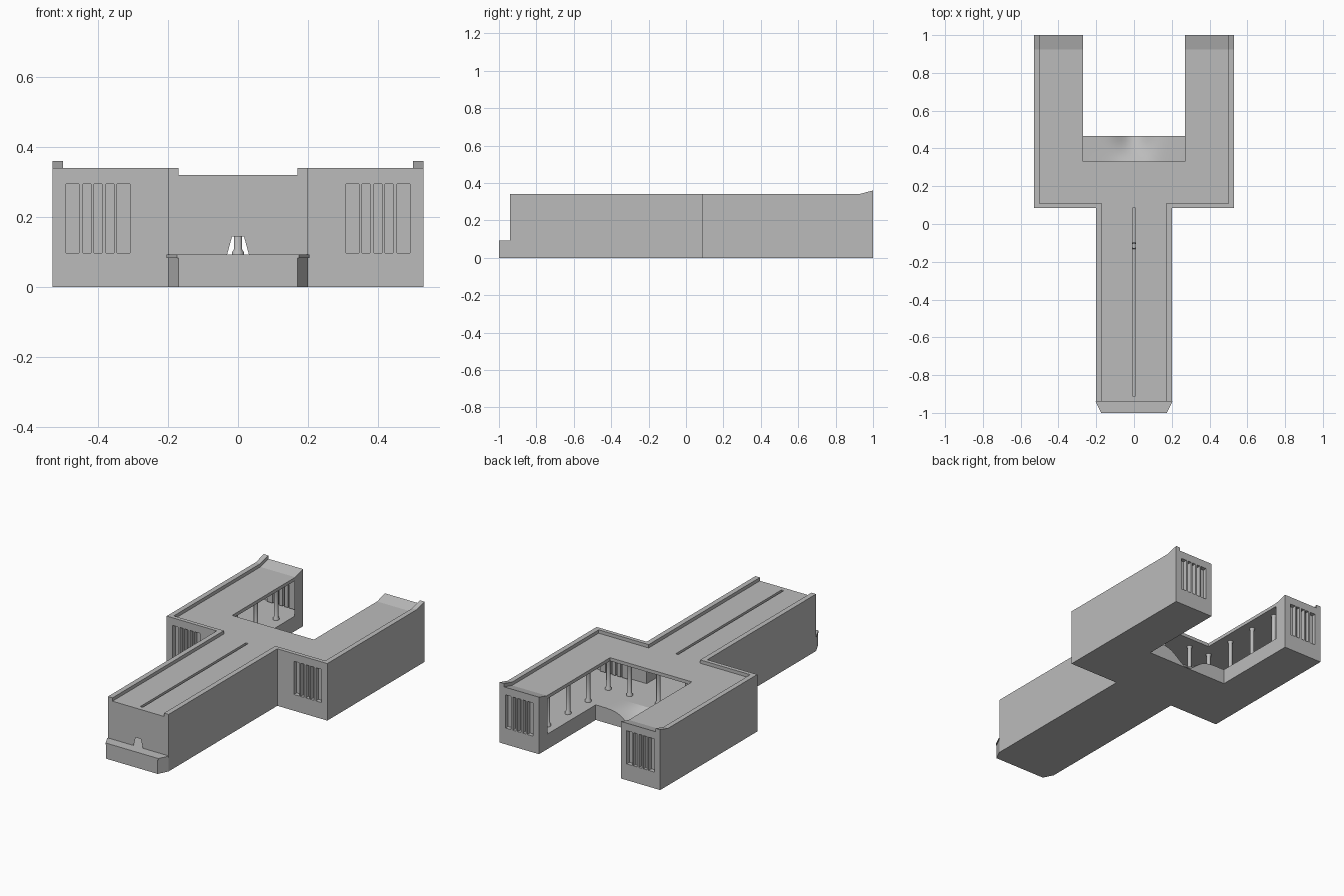
import bpy, bmesh, math

cube = bpy.data.objects.get("Cube")
if cube:
    bpy.data.objects.remove(cube)

mat = bpy.data.materials.new("concrete grey")
mat.use_nodes = True
GREY = (0.5, 0.5, 0.5, 1)
mat.diffuse_color = GREY
mat.node_tree.nodes["Principled BSDF"].inputs["Base Color"].default_value = GREY

FLOOR, ROOF, RIM = 0.09, 0.32, 0.34      # main levels
HANDLE, ARM, OUT = 0.2, 0.27, 0.53       # half widths
NOSE, FRONT, NOTCH, BACK = -0.94, 0.085, 0.33, 1.0


def finish(name, bm, mirror=False):
    me = bpy.data.meshes.new(name)
    bm.to_mesh(me)
    bm.free()
    me.materials.append(mat)
    ob = bpy.data.objects.new(name, me)
    bpy.context.collection.objects.link(ob)
    if mirror:
        ob.modifiers.new("Mirror", 'MIRROR').use_mirror_merge = False
    return ob


def face(bm, pts):
    return bm.faces.new([bm.verts.new(p) for p in pts])


def prism(bm, pts, axis, lo, hi):
    """Extrude a 2D outline along one axis."""
    def place(p, d):
        q = list(p)
        q.insert(axis, d)
        return q
    f = face(bm, [place(p, lo) for p in pts])
    geo = bmesh.ops.extrude_face_region(bm, geom=[f])["geom"]
    vs = [v for v in geo if isinstance(v, bmesh.types.BMVert)]
    off = [0, 0, 0]
    off[axis] = hi - lo
    bmesh.ops.translate(bm, verts=vs, vec=off)
    bmesh.ops.recalc_face_normals(bm, faces=bm.faces)


def box(bm, x0, x1, y0, y1, z0, z1):
    prism(bm, [(x0, y0), (x1, y0), (x1, y1), (x0, y1)], 2, z0, z1)


# Base slab with the floor on top
half = [(HANDLE, NOSE), (HANDLE, FRONT), (OUT, FRONT), (OUT, BACK), (ARM, BACK), (ARM, NOTCH)]
bm = bmesh.new()
prism(bm, half + [(-x, y) for x, y in reversed(half)], 2, 0, FLOOR)
finish("base_slab", bm)

# Entrance ramp that dips to the ground in the middle
bm = bmesh.new()
N, M, EDGE = 24, 6, 0.465


def ramp_z(x, t):
    dip = math.exp(-(x / 0.09) ** 2)
    return FLOOR * (1 - 0.98 * dip * t)


rows = []
for j in range(M + 1):
    t = j / M
    xs = [ARM * (2 * i / N - 1) for i in range(N + 1)]
    rows.append([bm.verts.new((x, NOTCH + t * (EDGE - NOTCH), ramp_z(x, t))) for x in xs])
for a, b in zip(rows, rows[1:]):
    for i in range(N):
        bm.faces.new((a[i], a[i + 1], b[i + 1], b[i])).smooth = True
low = [bm.verts.new((v.co.x, EDGE, 0)) for v in rows[-1]]
for i in range(N):
    bm.faces.new((rows[-1][i], rows[-1][i + 1], low[i + 1], low[i])).smooth = False
face(bm, [(-ARM, NOTCH, 0), (-ARM, EDGE, 0), (ARM, EDGE, 0), (ARM, NOTCH, 0)])
ramp = finish("entrance_ramp", bm)
bpy.context.view_layer.objects.active = ramp
ramp.select_set(True)
bpy.ops.object.shade_smooth_by_angle(angle=math.radians(35))

# Outer side walls, one sheet each
bm = bmesh.new()
for x, y0, y1 in ((HANDLE, NOSE, FRONT), (OUT, FRONT, BACK)):
    face(bm, [(x, y0, FLOOR), (x, y1, FLOOR), (x, y1, ROOF), (x, y0, ROOF)])
finish("side_walls", bm, True)

# Nose wall with its tapered doorway
bm = bmesh.new()
door = [(0.2, FLOOR), (0.2, ROOF), (-0.2, ROOF), (-0.2, FLOOR),
        (-0.032, FLOOR), (-0.017, 0.145), (0.017, 0.145), (0.032, FLOOR)]
face(bm, [(x, NOSE, z) for x, z in reversed(door)])
finish("nose_wall", bm)

# End walls with five recessed window slots
SLOTS = [(0.309, 0.346), (0.354, 0.377), (0.389, 0.411), (0.420, 0.443), (0.454, 0.491)]
Z0, Z1, DEEP = 0.097, 0.295, 0.025


def slotted_wall(name, x0, y, inward):
    bm = bmesh.new()

    def quad(xa, xb, za, zb, d=0):
        pts = [(xa, y + d, za), (xb, y + d, za), (xb, y + d, zb), (xa, y + d, zb)]
        face(bm, pts if inward > 0 else pts[::-1])
    edges = [x0] + [x for s in SLOTS for x in s] + [OUT]
    for i, (xa, xb) in enumerate(zip(edges, edges[1:])):
        if i % 2 == 0:
            quad(xa, xb, FLOOR, ROOF)
            continue
        quad(xa, xb, FLOOR, Z0)
        quad(xa, xb, Z1, ROOF)
        d = DEEP * inward
        quad(xa, xb, Z0, Z1, d)
        rim = [(xa, Z0), (xb, Z0), (xb, Z1), (xa, Z1)]
        for (ax, az), (bx, bz) in zip(rim, rim[1:] + rim[:1]):
            pts = [(ax, y, az), (ax, y + d, az), (bx, y + d, bz), (bx, y, bz)]
            face(bm, pts[::-1] if inward > 0 else pts)
    finish(name, bm, True)


slotted_wall("front_slotted_walls", HANDLE, FRONT, 1)
slotted_wall("back_slotted_walls", ARM, BACK, -1)

# Solid posts at the tips of the arms, beside the open inner sides
bm = bmesh.new()
face(bm, [(ARM, BACK, FLOOR), (ARM, 0.92, FLOOR), (ARM, 0.92, ROOF), (ARM, BACK, ROOF)])
finish("arm_tip_posts", bm, True)

# Roof slabs, leaving a long slit along the handle
UNDER, SLIT = 0.30, 0.008
bm = bmesh.new()
box(bm, SLIT, HANDLE, -0.91, FRONT, UNDER, ROOF)
box(bm, 0, HANDLE, NOSE, -0.91, UNDER, ROOF)
box(bm, 0, OUT, FRONT, NOTCH, UNDER, ROOF)
prism(bm, [(NOTCH, UNDER), (BACK, UNDER), (BACK, RIM), (0.925, ROOF), (NOTCH, ROOF)], 0, ARM, OUT)
finish("roof", bm, True)

# Raised parapet around the outer roof edge
bm = bmesh.new()
W = 0.03
box(bm, HANDLE - W, HANDLE, NOSE, FRONT + W * 0.8, ROOF, RIM)
box(bm, HANDLE, OUT - W, FRONT, FRONT + W * 0.8, ROOF, RIM)
prism(bm, [(FRONT, ROOF), (BACK, ROOF), (BACK, 0.36), (0.925, RIM), (FRONT, RIM)], 0, OUT - W, OUT)
finish("parapet", bm, True)

# Chamfered bumper with a thin lip on the nose
bm = bmesh.new()
for grow, z0, z1 in ((0, 0, 0.083), (0.004, 0.083, 0.093)):
    a, b = HANDLE + grow, 0.17 + grow
    prism(bm, [(-a, NOSE), (-b, -1), (b, -1), (a, NOSE)], 2, z0, z1)
finish("nose_bumper", bm)

# Round columns with flared feet
spots = [(0, -0.115), (0, 0.26)]
for s in (1, -1):
    spots += [(s * 0.19, 0.26)] + [(s * 0.33, 0.26 + 0.19 * k) for k in range(4)]
bm = bmesh.new()
PROFILE = [(0.018, FLOOR), (0.017, 0.1), (0.012, 0.108), (0.012, 0.288), (0.016, UNDER)]
SIDES = 12
for cx, cy in spots:
    rings = [[bm.verts.new((cx + r * math.cos(k * math.tau / SIDES),
                            cy + r * math.sin(k * math.tau / SIDES), z))
              for k in range(SIDES)] for r, z in PROFILE]
    for a, b in zip(rings, rings[1:]):
        for k in range(SIDES):
            n = (k + 1) % SIDES
            bm.faces.new((a[k], a[n], b[n], b[k])).smooth = True
finish("columns", bm)
